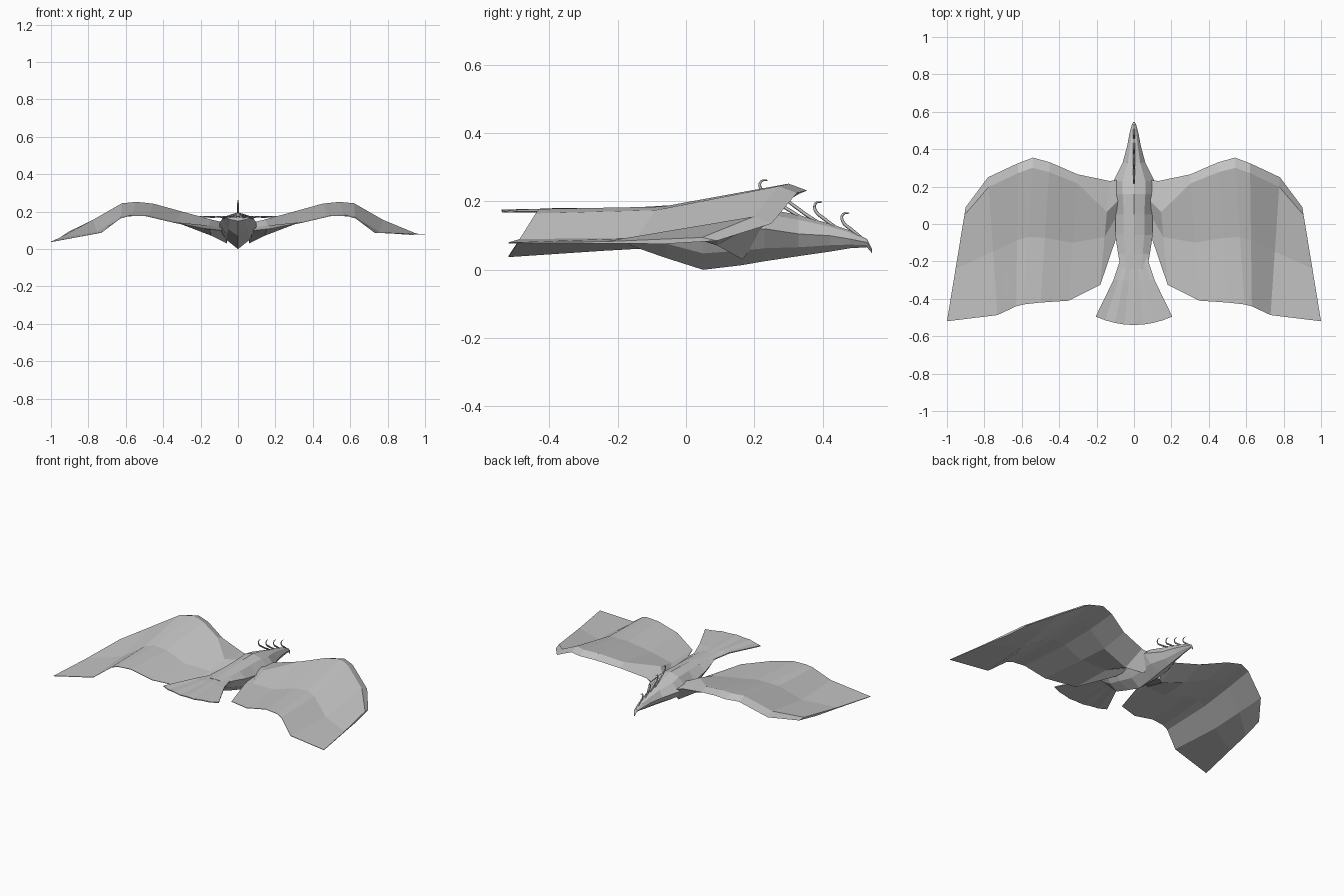
import bpy
import bmesh
from mathutils import Vector

# Remove the default cube only
default_cube = bpy.data.objects.get("Cube")
if default_cube:
    bpy.data.objects.remove(default_cube, do_unlink=True)

# Single plain grey for the whole bird
grey = bpy.data.materials.new("feather_grey")
grey.use_nodes = True
grey_colour = (.55, .55, .55, 1)
grey.diffuse_color = grey_colour
grey.node_tree.nodes["Principled BSDF"].inputs["Base Color"].default_value = grey_colour


def loft(name, sections):
    """Skin a row of closed cross-sections with flat faces and capped ends."""
    bm = bmesh.new()
    rings = [[bm.verts.new(point) for point in section] for section in sections]
    count = len(rings[0])
    for near, far in zip(rings, rings[1:]):
        for i in range(count):
            j = (i + 1) % count
            bm.faces.new((near[i], near[j], far[j], far[i]))
    bm.faces.new(rings[0])
    bm.faces.new(rings[-1])
    bmesh.ops.recalc_face_normals(bm, faces=bm.faces[:])
    mesh = bpy.data.meshes.new(name)
    bm.to_mesh(mesh)
    bm.free()
    mesh.materials.append(grey)
    part = bpy.data.objects.new(name, mesh)
    bpy.context.scene.collection.objects.link(part)
    return part


# Body and hooked beak: y, half width, belly z, side z, back z
body_profile = [
    (.545, .004, .048, .053, .06),
    (.53, .012, .066, .08, .09),
    (.48, .025, .063, .09, .115),
    (.42, .036, .053, .1, .135),
    (.33, .06, .04, .105, .16),
    (.23, .11, .025, .12, .18),
    (.16, .11, .013, .12, .197),
    (.05, .1, 0, .12, .195),
    (-.06, .1, .035, .14, .188),
    (-.16, .085, .07, .16, .182),
    (-.24, .07, .15, .17, .178),
]


def body_section(y, width, belly, side, back):
    upper = side + (back - side) * .75
    lower = belly + (side - belly) * .4
    half = [(width, side), (width * .55, upper)]
    low = (width * .6, lower)
    return [(0, y, belly), (low[0], y, low[1]),
            (half[0][0], y, half[0][1]), (half[1][0], y, half[1][1]),
            (0, y, back),
            (-half[1][0], y, half[1][1]), (-half[0][0], y, half[0][1]),
            (-low[0], y, low[1])]


loft("body", [body_section(*row) for row in body_profile])

# Tail fan: thin plate spreading backwards with a rounded end
tail_sections = []
for step in range(-4, 5):
    spread = step / 4
    pleat = .004 if step % 2 else 0
    root = Vector((spread * .07, -.18, .176 - abs(spread) * .01))
    middle = Vector((spread * .11, -.3, .178 - pleat))
    end = Vector((spread * .205, -.54 + spread * spread * .045, .177 - pleat))
    under = Vector((0, 0, -.006))
    tail_sections.append([root, middle, end, end + under, middle + under, root + under])
loft("tail_fan", tail_sections)

# Wing stations: leading point, trailing point, depth of the arm below the chord
wing_stations = [
    ((.05, .24, .12), (.09, -.06, .1), .085),
    ((.13, .23, .145), (.18, -.325, .11), .065),
    ((.3, .265, .18), (.35, -.41, .145), .035),
    ((.45, .33, .222), (.5, -.42, .18), .018),
    ((.54, .355, .232), (.59, -.43, .178), .014),
    ((.62, .325, .225), (.63, -.44, .165), .014),
    ((.78, .25, .135), (.73, -.487, .09), .012),
    ((.9, .09, .085), (1, -.52, .08), .008),
]


def wing_section(index, side, droop):
    lead, trail, depth = wing_stations[index]
    lead, trail = Vector(lead), Vector(trail)
    tip = index == len(wing_stations) - 1
    if tip:
        trail.z -= droop
    up = Vector((0, 0, 1))
    inner = index < 2
    crest = lead.lerp(trail, .3 if inner else .07) + up * (.01 if tip else .024)
    middle = lead.lerp(trail, .54) - up * (0 if tip or inner else .018)
    belly = lead.lerp(trail, .25) - up * depth
    points = [lead, crest, middle, trail, trail - up * .003, middle - up * .005, belly]
    return [(p.x * side, p.y, p.z) for p in points]


for name, side, droop in (("left_wing", 1, 0), ("right_wing", -1, .04)):
    loft(name, [wing_section(i, side, droop) for i in range(len(wing_stations))])


# Crest: slender plumes swept back from the forehead with forward-curled tips
def plume(index):
    curve = bpy.data.curves.new("crest_plume", "CURVE")
    curve.dimensions = "3D"
    curve.bevel_depth = .005
    curve.bevel_resolution = 0
    curve.resolution_u = 3
    curve.use_fill_caps = True
    root = Vector((0, .52 - .06 * index, .088 + .021 * index))
    shift = Vector((0, -.08 * index, .032 * index))
    hook = [(0, .485, .117), (0, .458, .143), (0, .46, .163), (0, .478, .166)]
    points = [root] + [Vector(p) + shift for p in hook]
    spline = curve.splines.new("BEZIER")
    spline.bezier_points.add(len(points) - 1)
    for knot, point, radius in zip(spline.bezier_points, points, (1, 1, .9, .7, .3)):
        knot.co = point
        knot.radius = radius
        knot.handle_left_type = knot.handle_right_type = "AUTO"
    curve.materials.append(grey)
    part = bpy.data.objects.new("crest_plume", curve)
    bpy.context.scene.collection.objects.link(part)


for number in range(4):
    plume(number)
